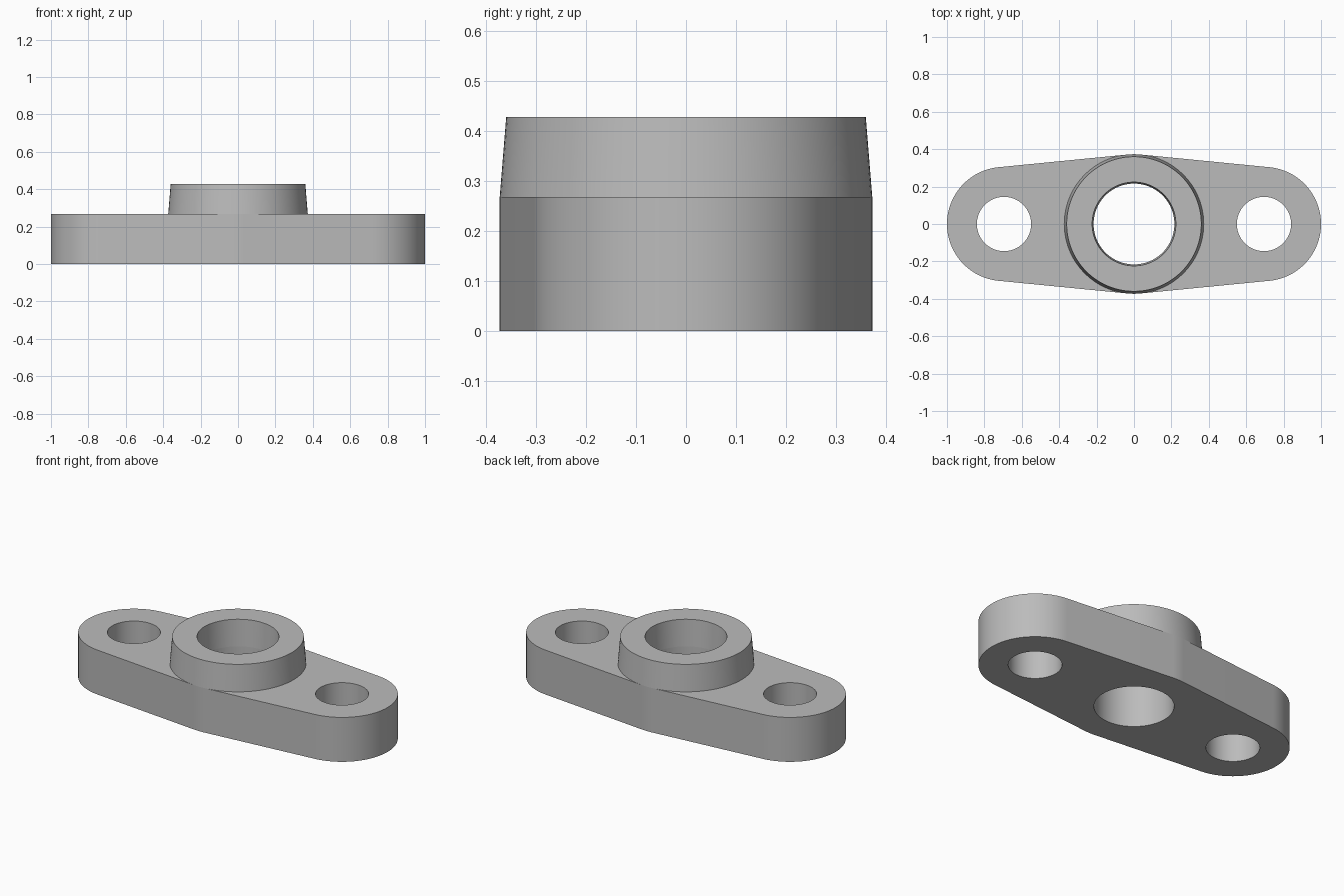
import bpy, bmesh, math

if "Cube" in bpy.data.objects:
    bpy.data.objects.remove(bpy.data.objects["Cube"])

PLATE_H, TOP = 0.268, 0.428
HUB_R, HUB_TOP_R = 0.373, 0.36
BORE_R, BORE_TOP_R = 0.216, 0.224
END_X, END_R, BOLT_R = 0.695, 0.305, 0.145

grey = bpy.data.materials.new("plain_grey")
grey.diffuse_color = (0.5, 0.5, 0.5, 1)
grey.use_nodes = True
grey.node_tree.nodes["Principled BSDF"].inputs["Base Color"].default_value = grey.diffuse_color


def arc(cx, r, a0, a1, n):
    """n + 1 points from angle a0 to a1 around (cx, 0)."""
    return [(cx + r * math.cos(a0 + (a1 - a0) * i / n),
             r * math.sin(a0 + (a1 - a0) * i / n)) for i in range(n + 1)]


def circle(cx, r, n=96):
    return arc(cx, r, 0, 2 * math.pi, n)[:-1]


def finish(bm, name):
    bmesh.ops.recalc_face_normals(bm, faces=bm.faces)
    me = bpy.data.meshes.new(name)
    bm.to_mesh(me)
    bm.free()
    me.materials.append(grey)
    ob = bpy.data.objects.new(name, me)
    bpy.context.collection.objects.link(ob)
    bpy.ops.object.select_all(action='DESELECT')
    ob.select_set(True)
    bpy.context.view_layer.objects.active = ob
    bpy.ops.object.shade_smooth_by_angle(angle=math.radians(30))


def bridge(bm, a, b):
    for i in range(len(a)):
        j = (i + 1) % len(a)
        bm.faces.new((a[i], a[j], b[j], b[i]))


# Flange plate: three circles joined by tangent lines, with three holes
t = math.acos((HUB_R - END_R) / END_X)
outline = (arc(END_X, END_R, -t, t, 64)
           + arc(0, HUB_R, t, math.pi - t, 10)
           + arc(-END_X, END_R, math.pi - t, math.pi + t, 64)
           + arc(0, HUB_R, math.pi + t, 2 * math.pi - t, 10))
loops = [outline, circle(0, BORE_R), circle(END_X, BOLT_R), circle(-END_X, BOLT_R)]
bm = bmesh.new()
rims = {}
for z in (0, PLATE_H):
    rims[z] = [[bm.verts.new((x, y, z)) for x, y in lp] for lp in loops]
    edges = [bm.edges.new((r[i - 1], r[i])) for r in rims[z] for i in range(len(r))]
    bmesh.ops.triangle_fill(bm, edges=edges, use_beauty=True)
for low, high in zip(rims[0], rims[PLATE_H]):
    bridge(bm, low, high)
finish(bm, "flange_plate")

# Raised tapered hub with a slightly flared bore
bm = bmesh.new()
profile = [(BORE_R, PLATE_H), (BORE_TOP_R, TOP), (HUB_TOP_R, TOP), (HUB_R, PLATE_H)]
rings = [[bm.verts.new((x, y, z)) for x, y in circle(0, r)] for r, z in profile]
for a, b in zip(rings, rings[1:] + rings[:1]):
    bridge(bm, a, b)
finish(bm, "hub_collar")
